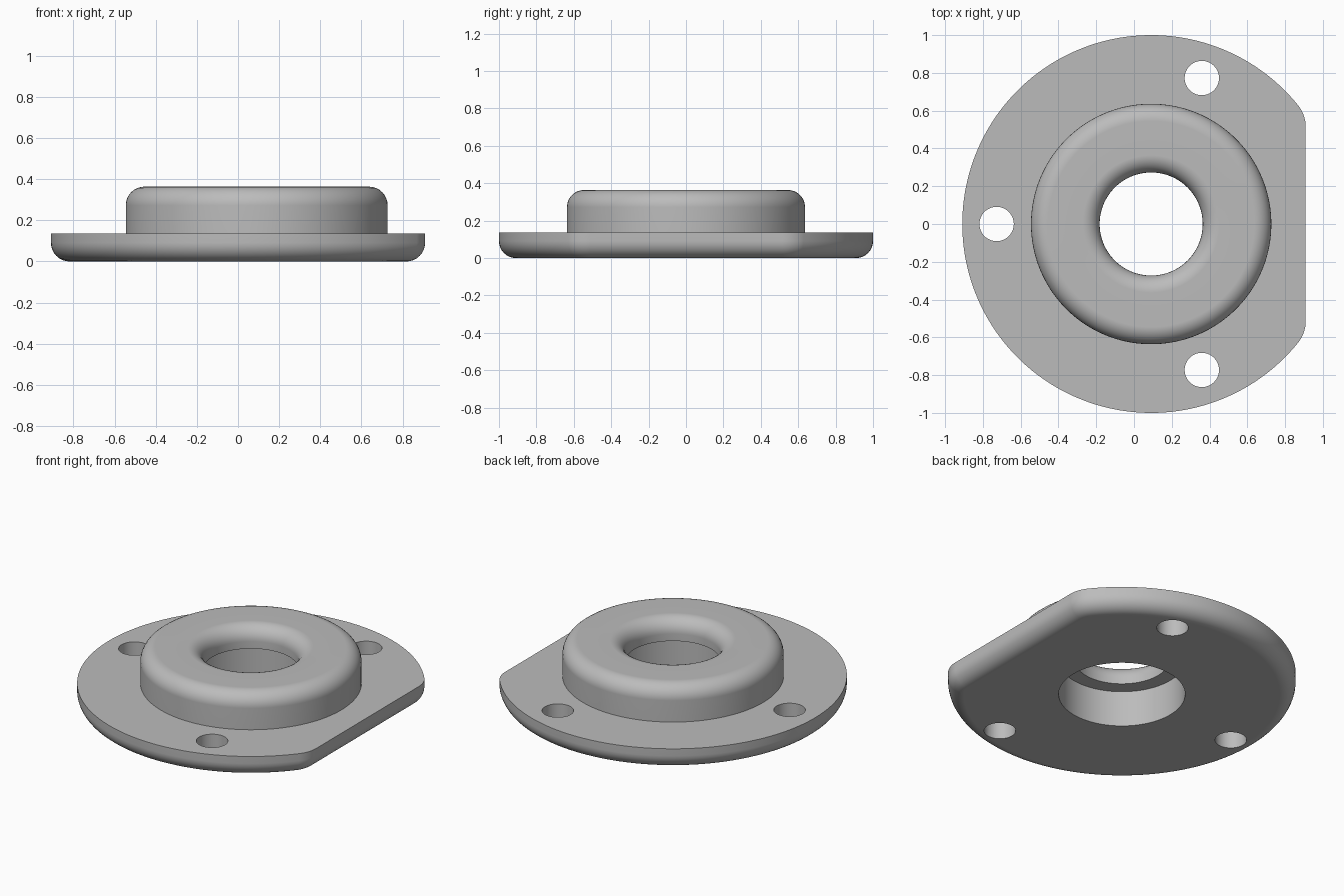
import bpy
import bmesh
from math import acos, cos, sin, pi, tau

if "Cube" in bpy.data.objects:
    bpy.data.objects.remove(bpy.data.objects["Cube"])

U = 1 / 44              # drawing unit: flange radius is 44
CX = 4 * U              # axis of the round parts
FLANGE_R, FLAT_X, CORNER_R = 44 * U, 36 * U, 8 * U
FLANGE_TOP, TOP, SEAT = 6 * U, 16 * U, 10 * U
ROUND = 4 * U
STEPS = 8

grey = bpy.data.materials.new("grey metal")
grey.use_nodes = True
grey.diffuse_color = (0.5, 0.5, 0.5, 1)
grey.node_tree.nodes["Principled BSDF"].inputs["Base Color"].default_value = (0.5, 0.5, 0.5, 1)


def outline(inset):
    """Round plate with one flat side and rounded corners, moved inward."""
    px = FLAT_X - CORNER_R
    bend = acos(px / (FLANGE_R - CORNER_R))
    py = (FLANGE_R - CORNER_R) * sin(bend)
    r, c = FLANGE_R - inset, CORNER_R - inset
    pts = [(FLAT_X - inset, py * i / 12) for i in range(12)]
    pts += [(px + c * cos(bend * i / 12), py + c * sin(bend * i / 12)) for i in range(12)]
    arc = pi - bend
    pts += [(r * cos(bend + arc * i / 72), r * sin(bend + arc * i / 72)) for i in range(73)]
    return pts + [(x, -y) for x, y in pts[-2:0:-1]]


COUNT = len(outline(0))


def circle(r):
    return [(r * cos(tau * i / COUNT), r * sin(tau * i / COUNT)) for i in range(COUNT)]


def quarter():
    """Sine and cosine pairs along a quarter round."""
    return [(sin(i * pi / 2 / STEPS), cos(i * pi / 2 / STEPS)) for i in range(STEPS + 1)]


# Closed section, from the counterbore out, up over the boss and down the bore
rings = [(circle(16 * U), 0)]
rings += [(outline(ROUND * (1 - s)), ROUND * (1 - c)) for s, c in quarter()]
rings += [(outline(0), FLANGE_TOP), (circle(28 * U), FLANGE_TOP)]
rings += [(circle(28 * U - ROUND * (1 - c)), TOP - ROUND * (1 - s)) for s, c in quarter()]
rings += [(circle(12 * U + ROUND * (1 - s)), TOP - ROUND * (1 - c)) for s, c in quarter()]
rings += [(circle(12 * U), SEAT), (circle(16 * U), SEAT)]

bm = bmesh.new()
loops = [[bm.verts.new((x + CX, y, z)) for x, y in pts] for pts, z in rings]
for a, b in zip(loops, loops[1:] + loops[:1]):
    for i in range(COUNT):
        j = (i + 1) % COUNT
        bm.faces.new((a[i], a[j], b[j], b[i]))
bmesh.ops.recalc_face_normals(bm, faces=bm.faces)
mesh = bpy.data.meshes.new("flanged_bushing")
bm.to_mesh(mesh)
bm.free()
body = bpy.data.objects.new("flanged_bushing", mesh)
bpy.context.collection.objects.link(body)
mesh.materials.append(grey)

# Three bolt holes
for hx, hy in ((-36, 0), (11.8, 34), (11.8, -34)):
    bpy.ops.mesh.primitive_cylinder_add(vertices=64, radius=4 * U, depth=1,
                                        location=(CX + hx * U, hy * U, 0))
    cutter = bpy.context.object
    cutter.name = "hole_cutter"
    cutter.hide_render = True
    cutter.data.materials.append(grey)
    bpy.context.view_layer.objects.active = body
    cut = body.modifiers.new("bolt_hole", "BOOLEAN")
    cut.operation, cut.solver, cut.object = "DIFFERENCE", "EXACT", cutter
    bpy.ops.object.modifier_apply(modifier=cut.name)
    bpy.data.objects.remove(cutter)

# Smooth rounds with crisp edges and even flats
bpy.ops.object.select_all(action="DESELECT")
body.select_set(True)
bpy.context.view_layer.objects.active = body
bpy.ops.object.shade_smooth_by_angle(angle=pi / 6)
weighted = body.modifiers.new("even_flats", "WEIGHTED_NORMAL")
weighted.keep_sharp = True
